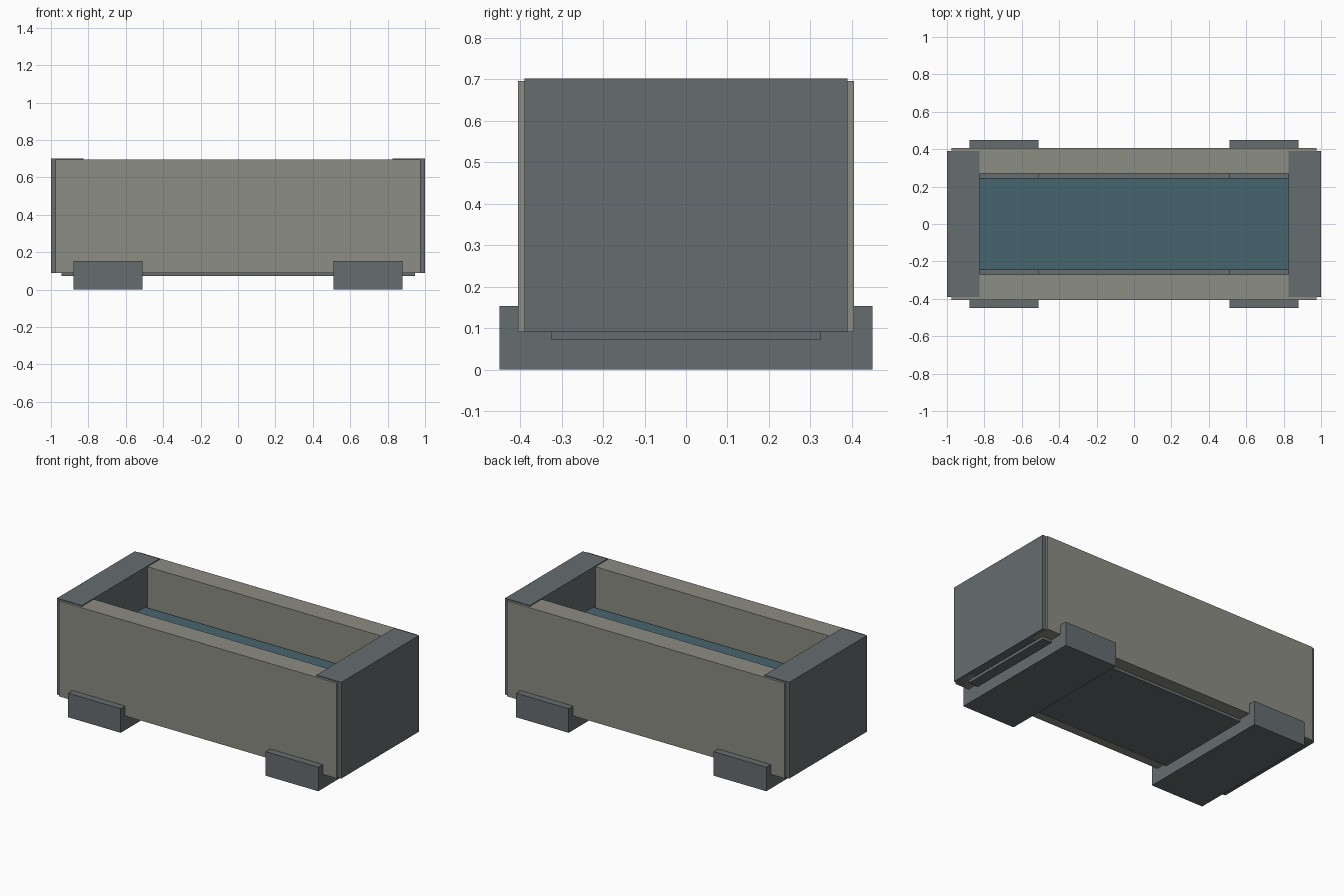
import bpy

if "Cube" in bpy.data.objects:
    bpy.data.objects.remove(bpy.data.objects["Cube"])


def material(name, rgb):
    m = bpy.data.materials.new(name)
    m.diffuse_color = (*rgb, 1.0)
    m.use_nodes = True
    m.node_tree.nodes["Principled BSDF"].inputs["Base Color"].default_value = m.diffuse_color
    return m


STONE = material("warm grey stone", (0.262, 0.266, 0.229))
SLATE = material("dark slate", (0.133, 0.152, 0.160))
TEAL = material("teal water", (0.061, 0.130, 0.155))


def box(name, mat, x, y, z):
    """Axis-aligned box from (min, max) pairs."""
    bpy.ops.mesh.primitive_cube_add(size=1, location=[(a + b) / 2 for a, b in (x, y, z)])
    ob = bpy.context.object
    ob.name = name
    ob.scale = [b - a for a, b in (x, y, z)]
    bpy.ops.object.transform_apply(location=False, rotation=False, scale=True)
    ob.data.materials.append(mat)
    return ob


def span(sign, a, b):
    return tuple(sorted((sign * a, sign * b)))


# Trough floor and water surface, with a narrow gap beside the long walls
box("floor", SLATE, (-0.945, 0.945), (-0.325, 0.325), (0.072, 0.13))
box("water", TEAL, (-0.826, 0.826), (-0.245, 0.245), (0.42, 0.45))

for s, side in ((-1, "front"), (1, "back")):
    # Long pale walls
    box(side + "_wall", STONE, (-0.977, 0.977), span(s, 0.27, 0.405), (0.09, 0.696))

for s, side in ((-1, "left"), (1, "right")):
    # Thick end walls, slightly taller than the long walls
    box(side + "_end_wall", SLATE, span(s, 0.825, 1.0), (-0.39, 0.39), (0.09, 0.702))
    # Cross feet that stick out past the long walls
    box(side + "_foot", SLATE, span(s, 0.51, 0.88), (-0.45, 0.45), (0.0, 0.153))
